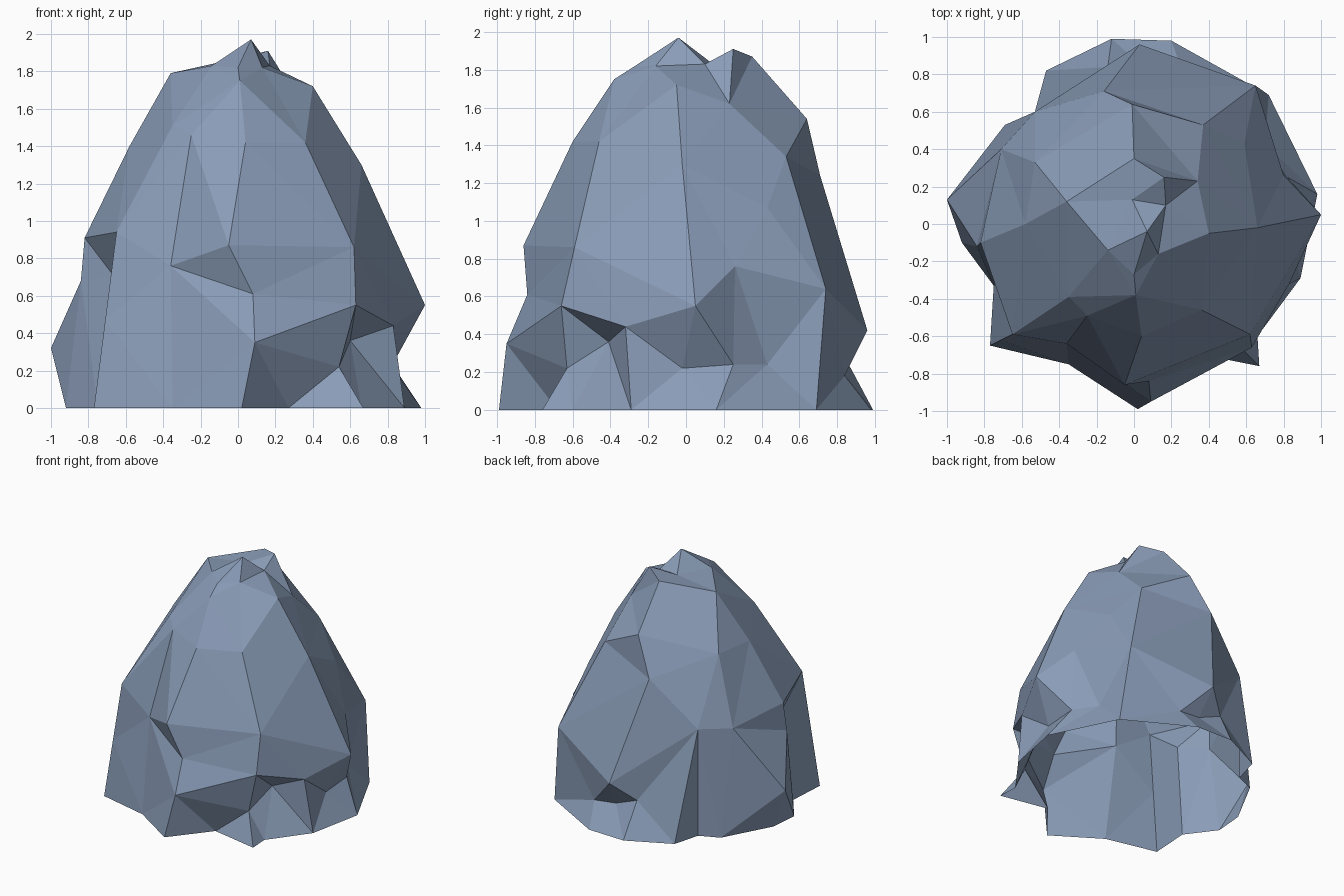
import bpy, bmesh, math
from mathutils import Vector

# Ground outline of the boulder (x, y), counter-clockwise
outline = [(.98, .16), (.72, .69), (.2, .98), (-.12, .99), (-.47, .82), (-.53, .6),
           (-.69, .53), (-.9, .14), (-.92, -.1), (-.75, -.33), (-.77, -.65),
           (-.35, -.75), (.02, -.99), (.27, -.68), (.67, -.76), (.66, -.6), (.89, -.29)]

# Chiselled corners: foot ledge, waist, shoulder, crown
corners = [
    (-1, .13, .32), (.03, .96, .42), (-.14, .84, .28), (.06, .83, .2), (.25, .84, .18),
    (.65, .74, .64), (.7, .43, .24), (.82, .25, .24), (1, .05, .55), (.82, -.02, .22),
    (.83, -.32, .44), (.6, -.41, .36), (.54, -.63, .22), (.63, -.66, .55),
    (.09, -.95, .35), (.08, -.84, .61),
    (-.05, -.86, .87), (.62, -.59, .86), (-.36, -.64, .76), (-.65, -.59, .94),
    (-.71, -.62, .47), (-.66, -.28, .7), (-.84, -.12, .68), (-.82, -.1, .91),
    (-.71, .4, .86), (-.53, .6, .88),
    (-.16, .71, 1.24), (.37, .53, 1.34), (.59, .43, 1.07), (.8, .26, .76), (.66, -.02, 1.3),
    (.36, -.46, 1.42), (.04, -.6, 1.42), (-.25, -.49, 1.46), (-.35, -.39, 1.51),
    (-.58, 0, 1.4), (-.53, .33, 1.4), (-.01, .64, 1.54), (.34, .23, 1.62),
    (.4, -.05, 1.72), (.01, -.38, 1.75), (0, -.27, 1.82), (-.36, .12, 1.79), (0, .35, 1.87),
    (.16, .25, 1.91), (-.14, -.14, 1.83), (.13, -.16, 1.82), (.07, -.04, 1.97),
    (.17, .1, 1.83), (-.01, .13, 1.84)]

# Wrap facets around the corners: hull them on a sphere, then move them to place
bm = bmesh.new()
place, base = {}, set()
for x, y in outline:
    flat = Vector((x, y, 0)).normalized()
    v = bm.verts.new(Vector((flat.x, flat.y, -.78)).normalized())
    place[v] = Vector((x, y, 0))
    base.add(v)
for p in corners:
    v = bm.verts.new((Vector(p) - Vector((0, 0, .7))).normalized())
    place[v] = Vector(p)
bmesh.ops.convex_hull(bm, input=bm.verts[:])
bmesh.ops.recalc_face_normals(bm, faces=bm.faces[:])

# The underside is open
under = [f for f in bm.faces if all(v in base for v in f.verts)]
bmesh.ops.delete(bm, geom=under, context='FACES_ONLY')
for v, p in place.items():
    v.co = p

mesh = bpy.data.meshes.new("boulder")
bm.to_mesh(mesh)
bm.free()
stone = bpy.data.materials.new("blue grey stone")
stone.diffuse_color = (.25, .33, .47, 1)
mesh.materials.append(stone)
bpy.context.collection.objects.link(bpy.data.objects.new("boulder", mesh))
